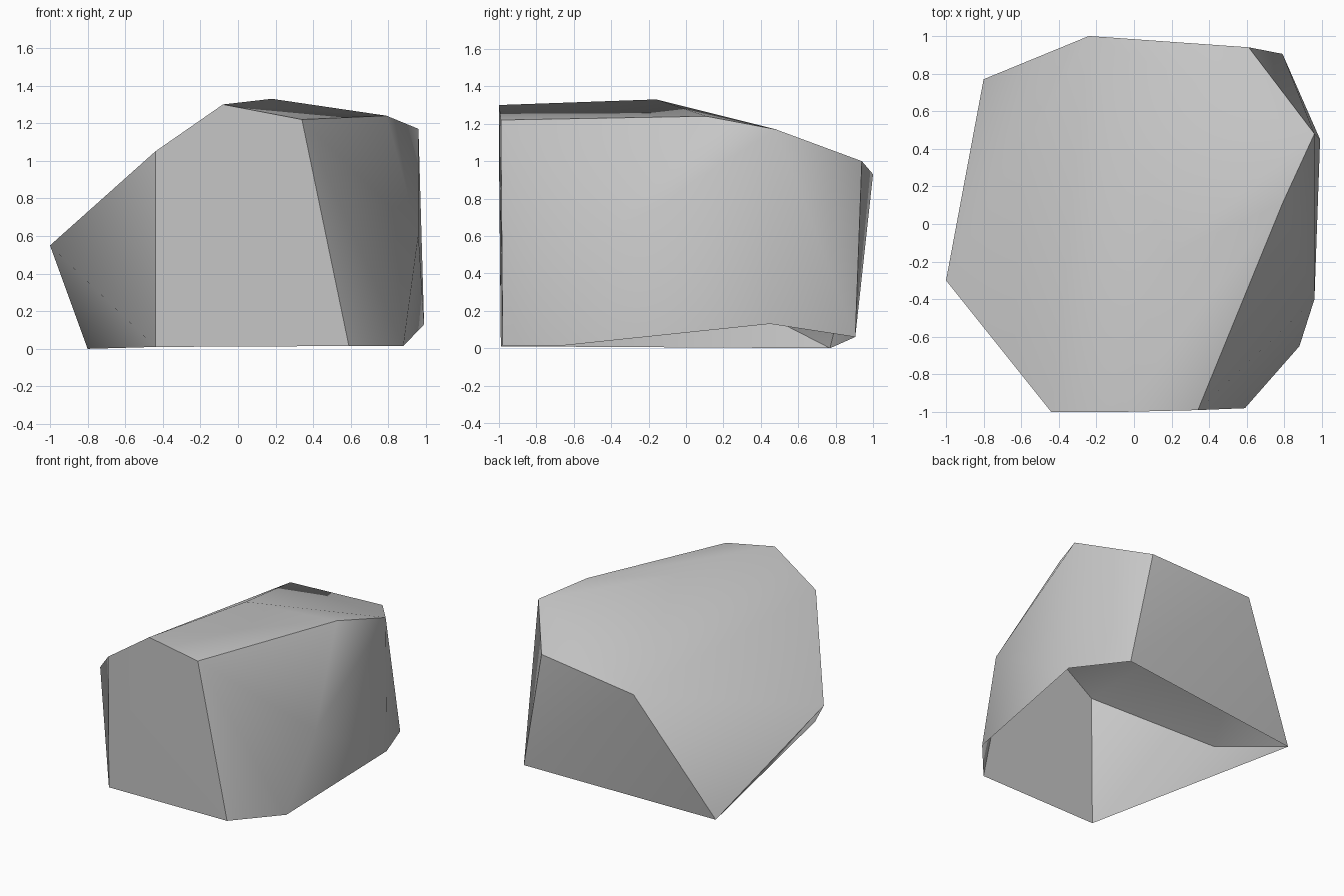
import bpy
import bmesh
import math

cube = bpy.data.objects.get("Cube")
if cube:
    bpy.data.objects.remove(cube, do_unlink=True)

# Single stone colour
stone = bpy.data.materials.new("stone_grey")
stone.use_nodes = True
grey = (0.57, 0.57, 0.57, 1)
stone.diffuse_color = grey
shader = next(n for n in stone.node_tree.nodes if n.type == 'BSDF_PRINCIPLED')
shader.inputs["Base Color"].default_value = grey
shader.inputs["Roughness"].default_value = 0.9

# Corners of the boulder
crown = [(-0.08, -1, 1.3), (0.34, -0.99, 1.22), (0.79, 0.11, 1.24),
         (0.18, -0.16, 1.33), (0.96, 0.48, 1.17), (0.61, 0.94, 1)]
middle = [(-0.44, -1, 1.05), (-1, -0.3, 0.55), (-0.24, 1, 0.93), (0.96, -0.4, 0.61)]
rim = [(-0.44, -0.99, 0.01), (0.59, -0.98, 0.015), (0.88, -0.65, 0.015),
       (0.99, 0.45, 0.13), (0.79, 0.905, 0.06), (-0.8, 0.77, 0)]

# Stretch a skin over the corners
bm = bmesh.new()
for corner in crown + middle + rim:
    bm.verts.new(corner)
bmesh.ops.convex_hull(bm, input=bm.verts[:])
bmesh.ops.recalc_face_normals(bm, faces=bm.faces[:])

# Leave the underside open
underside = [f for f in bm.faces if all(v.co.z < 0.2 for v in f.verts)]
bmesh.ops.delete(bm, geom=underside, context='FACES')

# Soft facets, with the steep ridges kept sharp
for face in bm.faces:
    face.smooth = True
for edge in bm.edges:
    edge.smooth = edge.calc_face_angle(0) < math.radians(46)

mesh = bpy.data.meshes.new("boulder")
bm.to_mesh(mesh)
bm.free()
mesh.materials.append(stone)
boulder = bpy.data.objects.new("boulder", mesh)
bpy.context.collection.objects.link(boulder)
